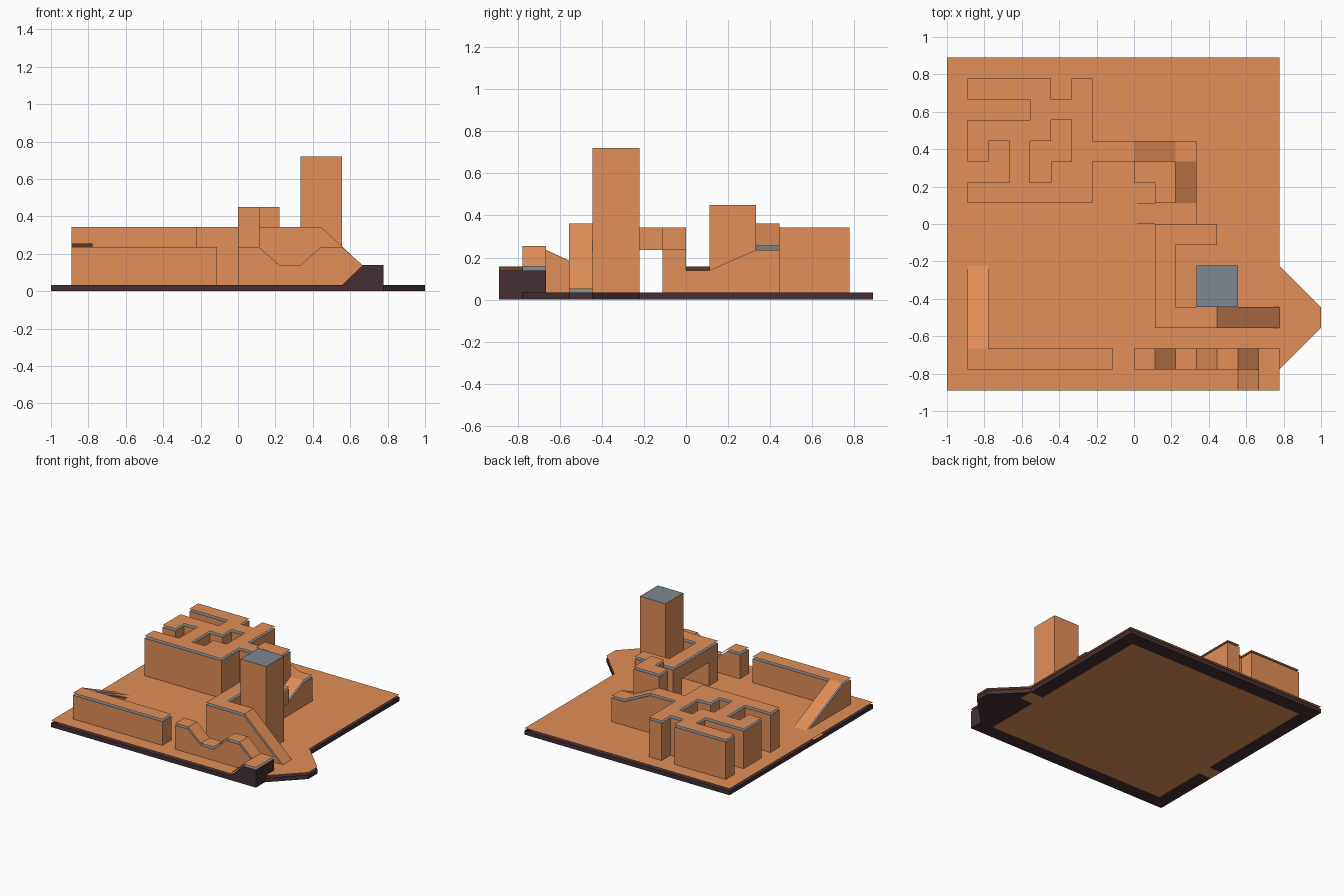
import bpy, bmesh

if "Cube" in bpy.data.objects:
    bpy.data.objects.remove(bpy.data.objects["Cube"])

U = 1 / 9                       # plan grid step
LEVELS = [0.033, 0.139, 0.237, 0.344, 0.45, 0.72]   # ground, storeys, tower top
GROUND, GAP = LEVELS[0], 0.018


def material(name, rgb):
    m = bpy.data.materials.new(name)
    m.diffuse_color = (*rgb, 1)
    m.use_nodes = True
    m.node_tree.nodes["Principled BSDF"].inputs["Base Color"].default_value = m.diffuse_color
    return m


MATS = [material("terracotta", (0.76, 0.275, 0.1)),
        material("slate", (0.2, 0.25, 0.28)),
        material("dark_edge", (0.06, 0.03, 0.034))]
ORANGE, SLATE, DARK = range(3)


def make(name, faces):
    """faces: list of (points, material index); merges coplanar neighbours."""
    bm = bmesh.new()
    for pts, mat in faces:
        f = bm.faces.new([bm.verts.new((x * U, y * U, z)) for x, y, z in pts])
        f.material_index = mat
    bmesh.ops.remove_doubles(bm, verts=bm.verts, dist=1e-5)
    bmesh.ops.dissolve_limit(bm, angle_limit=0.01, verts=bm.verts,
                             edges=bm.edges, delimit={'MATERIAL'})
    me = bpy.data.meshes.new(name)
    bm.to_mesh(me)
    bm.free()
    for m in MATS:
        me.materials.append(m)
    bpy.context.collection.objects.link(bpy.data.objects.new(name, me))


cells = {}


def fill(part, x0, y0, x1, y1, a, b=None, axis='x', under=0):
    """Blocks on grid cells; top runs from level a to level b along the axis."""
    za, zb = LEVELS[a], LEVELS[a if b is None else b]

    def top(x, y):
        t = (x - x0) / (x1 - x0) if axis == 'x' else (y - y0) / (y1 - y0)
        return za + (zb - za) * t
    for i in range(x0, x1):
        for j in range(y0, y1):
            cells[i, j] = (part, top, LEVELS[under])


# winding block: rows from back to front, # = solid
ROWS = ["####.#", "...###", "####.#", "#.#..#", "..#.##", "######"]
for r, row in enumerate(ROWS):
    for c, ch in enumerate(row):
        if ch == "#":
            fill("winding_building", c - 8, 6 - r, c - 7, 7 - r, 3)

# descending path behind the raised corner block
fill("stepped_path", -2, 3, 0, 4, 3)
fill("stepped_path", 0, 3, 2, 4, 3, 2)
fill("stepped_path", 2, 3, 3, 4, 2)
fill("stepped_path", 2, 1, 3, 3, 1, 2, 'y')
fill("stepped_path", 2, 0, 3, 1, 1)
fill("stepped_path", 0, 0, 2, 1, 0, 1)
fill("corner_block", 0, 2, 2, 3, 4)
fill("corner_block", 1, 1, 2, 2, 4)

# bridge with open span, overhang and long ramp
fill("bridge", 1, -1, 3, 0, 3)
fill("bridge", 3, -1, 4, 0, 3, under=2)
fill("bridge", 1, -4, 2, -1, 3, under=2)
fill("bridge", 1, -5, 4, -4, 3)
fill("bridge", 4, -5, 7, -4, 3, 0)
fill("tower", 3, -4, 5, -2, 5)

# low walls along the front
fill("front_left_wall", -8, -7, -1, -6, 2)
fill("front_left_wall", -8, -6, -7, -2, 0, 2, 'y')
fill("front_left_wall", -8, -6, -7, -2, 2, 0, 'y')
for x0, x1, a, b in [(0, 1, 2, 2), (1, 2, 2, 1), (2, 3, 1, 1), (3, 4, 1, 2),
                     (4, 5, 2, 2), (5, 6, 2, 1), (6, 7, 1, 1)]:
    fill("front_right_wall", x0, -7, x1, -6, a, b)
fill("corner_ramp", 5, -8, 6, -7, 0, 1)
fill("corner_ramp", 6, -8, 7, -7, 1)

# turn cells into slate tops, floating roof tiles and walls
parts = {}
for (i, j), (part, top, under) in cells.items():
    out = parts.setdefault(part, [])
    ring = [(i, j), (i + 1, j), (i + 1, j + 1), (i, j + 1)]
    out.append(([(x, y, top(x, y)) for x, y in ring], SLATE))
    if part != "tower":
        roof = [(x, y, top(x, y) + GAP) for x, y in ring]
        parts.setdefault(part + "_roof", []).append((roof, ORANGE))
    if under > GROUND:
        out.append(([(x, y, under) for x, y in reversed(ring)], ORANGE))
    for k, (dx, dy) in enumerate([(0, -1), (1, 0), (0, 1), (-1, 0)]):
        p, q = ring[k], ring[(k + 1) % 4]
        tp, tq = top(*p), top(*q)
        nb = cells.get((i + dx, j + dy))
        if nb:
            np_, nq, nu = nb[1](*p), nb[1](*q), nb[2]
            spans = [(max(under, np_), max(under, nq), tp, tq),
                     (under, under, min(tp, nu), min(tq, nu))]
        else:
            spans = [(under, under, tp, tq)]
        edge = (p[0] == q[0] == 7) or (p[1] == q[1] == -8)
        for lp, lq, hp, hq in spans:
            dp, dq = hp - lp, hq - lq
            if min(dp, dq) < -1e-6 or max(dp, dq) < 1e-6:
                continue
            pts = [(*p, lp), (*q, lq)]
            if dq > 1e-6:
                pts.append((*q, hq))
            if dp > 1e-6:
                pts.append((*p, hp))
            out.append((pts, DARK if edge else ORANGE))
for name, faces in parts.items():
    make(name, faces)

# ground sheet and dark skirt
OUTLINE = [(-9, -8), (7, -8), (7, -7), (9, -5), (9, -4), (7, -2), (7, 8), (-9, 8)]
make("ground", [([(x, y, GROUND + GAP) for x, y in OUTLINE], ORANGE)])
skirt = []
for p, q in zip(OUTLINE, OUTLINE[1:] + OUTLINE[:1]):
    skirt.append(([(*p, 0), (*q, 0), (*q, GROUND), (*p, GROUND)], DARK))
make("base_skirt", skirt)

# underside: terracotta floor with a dark rim, open at one cell on each side
floor = []
for i in range(-9, 7):
    for j in range(-8, 8):
        rim = (i in (-9, 6) and j != -3) or j in (-8, 7)
        quad = [(i, j, 0), (i, j + 1, 0), (i + 1, j + 1, 0), (i + 1, j, 0)]
        floor.append((quad, DARK if rim else ORANGE))
floor.append(([(7, -7, 0), (7, -2, 0), (9, -4, 0), (9, -5, 0)], DARK))
make("base_floor", floor)
